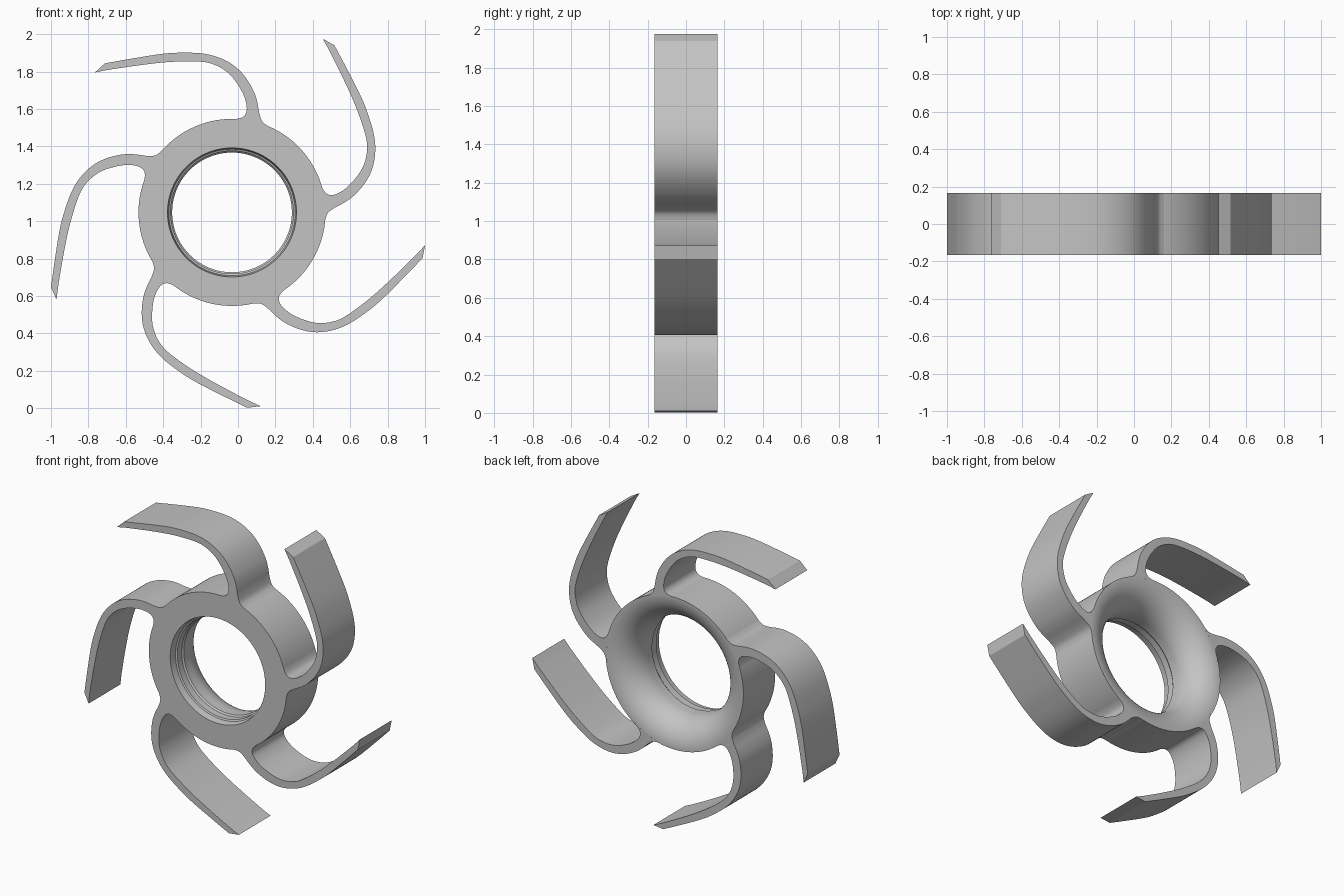
import bpy, bmesh
from math import sin, cos, radians, pi, tau
from mathutils import Vector

if "Cube" in bpy.data.objects:
    bpy.data.objects.remove(bpy.data.objects["Cube"])

CENTRE = Vector((-0.032, 0, 1.047))
HALF = 0.165      # half the depth
HUB_R = 0.5
FLARE = 0.18      # radius of the rounded back inlet

grey = bpy.data.materials.new("plain grey")
grey.use_nodes = True
grey.diffuse_color = (0.55, 0.55, 0.55, 1)
grey.node_tree.nodes["Principled BSDF"].inputs["Base Color"].default_value = grey.diffuse_color


def finish(bm, name):
    bmesh.ops.recalc_face_normals(bm, faces=bm.faces[:])
    mesh = bpy.data.meshes.new(name)
    bm.to_mesh(mesh)
    bm.free()
    mesh.materials.append(grey)
    obj = bpy.data.objects.new(name, mesh)
    obj.location = CENTRE
    bpy.context.collection.objects.link(obj)
    bpy.ops.object.select_all(action="DESELECT")
    obj.select_set(True)
    bpy.context.view_layer.objects.active = obj
    bpy.ops.object.shade_smooth_by_angle(angle=radians(30))
    return obj


def lathe(profile, name, steps=160):
    """Turn a closed (radius, y) profile around the y axis."""
    bm = bmesh.new()
    rings = [[bm.verts.new((r * cos(tau * i / steps), y, r * sin(tau * i / steps)))
              for r, y in profile] for i in range(steps)]
    n = len(profile)
    for i in range(steps):
        a, b = rings[i], rings[(i + 1) % steps]
        for j in range(n):
            k = (j + 1) % n
            bm.faces.new((a[j], a[k], b[k], b[j]))
    return finish(bm, name)


def smooth_path(points, steps=5):
    """Curve passing through all the points."""
    p = [Vector(q) for q in points]
    p = [2 * p[0] - p[1]] + p + [2 * p[-1] - p[-2]]
    out = []
    for a, b, c, d in zip(p, p[1:], p[2:], p[3:]):
        for i in range(steps):
            t = i / steps
            out.append(0.5 * (2 * b + (c - a) * t + (2 * a - 5 * b + 4 * c - d) * t * t
                              + (3 * b - a - 3 * c + d) * t ** 3))
    return out + [p[-2]]


def arc(radius, start, end, steps):
    angles = [radians(start + (end - start) * i / steps) for i in range(steps + 1)]
    return [Vector((radius * cos(a), radius * sin(a))) for a in angles]


# Hub: flat front, stepped bore, rounded inlet at the back
bore = HUB_R - FLARE
profile = [(HUB_R, -HALF), (0.345, -HALF), (0.338, -0.12), (0.328, -0.115),
           (0.328, -0.07), (bore, -0.06)]
for i in range(25):
    a = pi / 2 * i / 24
    profile.append((HUB_R - FLARE * cos(a), HALF - FLARE + FLARE * sin(a)))
lathe(profile, "hub")

# Swept blade outline: convex side, tip, concave side, root
convex = [(0.20, 0.456), (0.163, 0.485), (0.146, 0.53), (0.135, 0.59), (0.115, 0.65),
          (0.07, 0.725), (0.01, 0.785), (-0.07, 0.828), (-0.16, 0.85), (-0.27, 0.854),
          (-0.37, 0.848), (-0.52, 0.825), (-0.68, 0.797)]
concave = [(-0.733, 0.748), (-0.65, 0.764), (-0.47, 0.79), (-0.32, 0.805), (-0.17, 0.806),
           (-0.09, 0.788), (-0.02, 0.745), (0.03, 0.685), (0.067, 0.615), (0.079, 0.553),
           (0.067, 0.518), (0.035, 0.502), (-0.03, 0.498)]
tip = arc(1.047, 130.4, 134.4, 4)[1:-1]
root = arc(HUB_R - 0.006, 93, 67, 10)
outline = smooth_path(convex) + tip + smooth_path(concave) + root

# Five blades around the hub
for n in range(5):
    turn = tau * n / 5
    bm = bmesh.new()
    verts = [bm.verts.new((p.x * cos(turn) - p.y * sin(turn), -HALF,
                           p.x * sin(turn) + p.y * cos(turn))) for p in outline]
    face = bm.faces.new(verts)
    grown = bmesh.ops.extrude_face_region(bm, geom=[face], use_keep_orig=True)
    moved = [v for v in grown["geom"] if isinstance(v, bmesh.types.BMVert)]
    bmesh.ops.translate(bm, verts=moved, vec=(0, 2 * HALF, 0))
    finish(bm, f"blade_{n + 1}")
